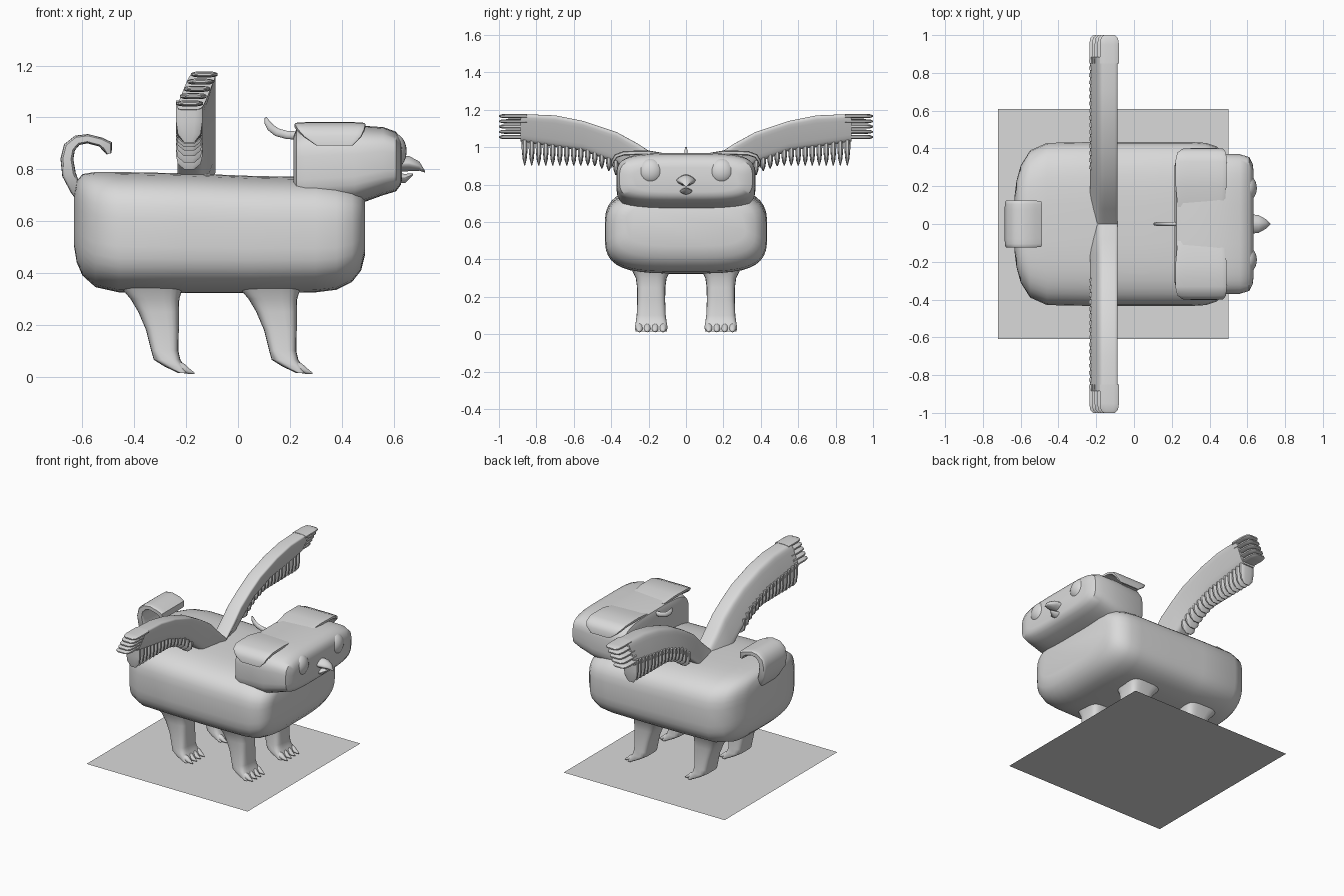
import bpy, bmesh, math
from mathutils import Vector as V

X, Y, Z = V((1, 0, 0)), V((0, 1, 0)), V((0, 0, 1))
grey = bpy.data.materials.new("plain grey")
grey.diffuse_color = (0.7, 0.7, 0.7, 1)


def ring(c, u, v, n=3.5, count=24):
    """Superellipse ring around c with half axes u and v."""
    pts = []
    for i in range(count):
        a = 2 * math.pi * (i + 0.5) / count
        co, si = math.cos(a), math.sin(a)
        pts.append(V(c) + u * math.copysign(abs(co) ** (2 / n), co)
                   + v * math.copysign(abs(si) ** (2 / n), si))
    return pts


def finish(name, bm):
    bmesh.ops.recalc_face_normals(bm, faces=bm.faces)
    me = bpy.data.meshes.new(name)
    bm.to_mesh(me)
    bm.free()
    me.materials.append(grey)
    me.shade_smooth()
    me.set_sharp_from_angle(angle=math.radians(42))
    ob = bpy.data.objects.new(name, me)
    bpy.context.collection.objects.link(ob)
    return ob


def loft(name, rings):
    bm = bmesh.new()
    vs = [[bm.verts.new(p) for p in r] for r in rings]
    n = len(vs[0])
    for a, b in zip(vs, vs[1:]):
        for i in range(n):
            j = (i + 1) % n
            bm.faces.new((a[i], a[j], b[j], b[i]))
    bm.faces.new(vs[0])
    bm.faces.new(vs[-1])
    return finish(name, bm)


def sweep(name, path, side, n=5, count=16):
    """path items: (point, half width along side, half thickness)."""
    pts = [V(p[0]) for p in path]
    rings = []
    for i, (p, w, t) in enumerate(path):
        tan = (pts[min(i + 1, len(pts) - 1)] - pts[max(i - 1, 0)]).normalized()
        rings.append(ring(p, side * w, tan.cross(side).normalized() * t, n, count))
    return loft(name, rings)


def along_x(name, rows, n, count=40):
    return loft(name, [ring((x, 0, (lo + hi) / 2), Y * w, Z * (hi - lo) / 2, n, count)
                       for x, w, lo, hi in rows])


def lerp(table, t):
    for (a, p), (b, q) in zip(table, table[1:]):
        if t <= b:
            return p + (q - p) * (t - a) / (b - a)
    return table[-1][1]


# Base sheet under the animal
bm = bmesh.new()
bm.faces.new([bm.verts.new(p) for p in
              ((-.72, -.61, 0), (.5, -.61, 0), (.5, .61, 0), (-.72, .61, 0))])
finish("base_sheet", bm)

# Body and head: x, half width, bottom, top
along_x("body", [
    (-.632, .15, .50, .70), (-.622, .23, .44, .755), (-.60, .31, .39, .782),
    (-.55, .39, .345, .79), (-.46, .43, .325, .79), (-.2, .435, .322, .785),
    (.05, .435, .322, .775), (.3, .435, .325, .77), (.38, .43, .335, .76),
    (.44, .41, .365, .745), (.475, .37, .41, .725), (.49, .32, .47, .695)], 3.5)
along_x("head", [
    (.215, .31, .66, .93), (.225, .35, .65, .955), (.26, .365, .645, .967),
    (.45, .372, .66, .97), (.56, .37, .70, .963), (.61, .355, .715, .945),
    (.628, .32, .74, .915), (.633, .28, .76, .89)], 4)

# Beak
for name, rows in (
        ("upper_beak", ((.60, .822, .055, .034), (.66, .822, .048, .030),
                        (.70, .812, .025, .018), (.722, .79, .003, .003))),
        ("lower_beak", ((.60, .765, .04, .02), (.645, .765, .032, .018),
                        (.675, .78, .004, .004)))):
    loft(name, [ring((x, 0, z), Y * w, Z * h, 1.5, 16) for x, z, w, h in rows])

# Curved crest behind the head
sweep("crest", [((.25, 0, .93), .012, .016), ((.19, 0, .932), .012, .016),
                ((.15, 0, .943), .011, .016), ((.125, 0, .962), .010, .015),
                ((.112, 0, .982), .008, .011), ((.107, 0, 1.0), .004, .004)], Y, 2)

# Curled ribbon tail
sweep("tail", [((x, 0, z), w, t) for x, z, w, t in (
    (-.595, .66, .06, .012), (-.625, .72, .10, .022), (-.652, .78, .12, .027),
    (-.660, .84, .125, .025), (-.65, .885, .125, .024), (-.62, .912, .125, .02),
    (-.58, .918, .125, .018), (-.53, .905, .125, .018), (-.505, .89, .122, .024),
    (-.497, .86, .115, .01))], Y, 7)

# Wing tables by distance from the middle
wing_low = [(0, .70), (.08, .71), (.16, .75), (.26, .83), (.37, .915),
            (.55, .98), (.70, 1.0), (.885, 1.03)]
wing_top = [(0, .80), (.08, .875), (.16, .955), (.26, 1.02), (.37, 1.08),
            (.55, 1.14), (.70, 1.17), (.885, 1.177)]

for s, tag in ((1, "left"), (-1, "right")):
    # Eye
    bm = bmesh.new()
    bmesh.ops.create_uvsphere(bm, u_segments=24, v_segments=16, radius=.07)
    for v in bm.verts:
        v.co = V((v.co.x * .75 + .598, v.co.y + s * .19, v.co.z + .87))
    finish(tag + "_eye", bm)

    # Folded ear flap
    sweep(tag + "_ear", [((x, s * y, z), w, t) for x, y, z, w, t in (
        (.355, .09, .955, .125, .008), (.355, .2, .970, .135, .012),
        (.355, .33, .968, .137, .012), (.358, .375, .952, .13, .011),
        (.365, .392, .925, .11, .009), (.372, .398, .892, .07, .004))], X, 6)

    # Wing slab, leaning back toward its lower edge
    loft(tag + "_wing", [
        ring((-.16, s * y, (lo + hi) / 2), X * .052, V((.03, 0, (hi - lo) / 2)), 6)
        for (y, lo), (_, hi) in zip(wing_low, wing_top)])

    # Finger feathers on the wing tip
    for i in range(5):
        x, z = -.13 - i * .014, 1.166 - i * .028
        loft(f"{tag}_tip_feather_{i + 1}", [
            ring((x, s * y, z), X * w, Z * h, 3, 12) for y, w, h in
            ((.85, .052, .012), (.95, .052, .012), (.985, .046, .010), (1.0, .03, .004))])

    # Fringe feathers under the wing
    for i in range(16):
        y = .30 + i * .0375
        root = lerp(wing_low, y) + .04
        tip = lerp([(0, .70), (.30, .80), (.40, .868), (.5, .903), (.9, .903)], y)
        loft(f"{tag}_fringe_feather_{i + 1}", [
            ring((-.188, s * y, root + (tip - root) * f), X * w, Y * h, 3, 12)
            for f, w, h in ((0, .052, .017), (.5, .052, .016), (.8, .045, .011),
                            (1, .02, .003))])

    # Legs with four clawed toes: height, back edge, front edge, half width
    for shift, part in ((0, "hind"), (.455, "front")):
        loft(f"{tag}_{part}_leg", [
            ring(((a + b) / 2 + shift, s * .186, z), X * (b - a) / 2, Y * w, 4)
            for z, a, b, w in (
                (.40, -.47, -.19, .125), (.335, -.445, -.215, .10),
                (.30, -.415, -.226, .083), (.25, -.385, -.228, .076),
                (.18, -.355, -.228, .075), (.10, -.335, -.230, .078),
                (.065, -.325, -.222, .083), (.04, -.285, -.205, .087),
                (.014, -.23, -.195, .085))])
        for k in range(4):
            y = s * (.186 + (k - 1.5) * .042)
            loft(f"{tag}_{part}_toe_{k + 1}", [
                ring((x + shift, y, z), Y * w, Z * h, 2, 12) for x, z, w, h in
                ((-.25, .045, .019, .022), (-.21, .033, .019, .020),
                 (-.19, .022, .014, .012), (-.168, .013, .003, .003))])
